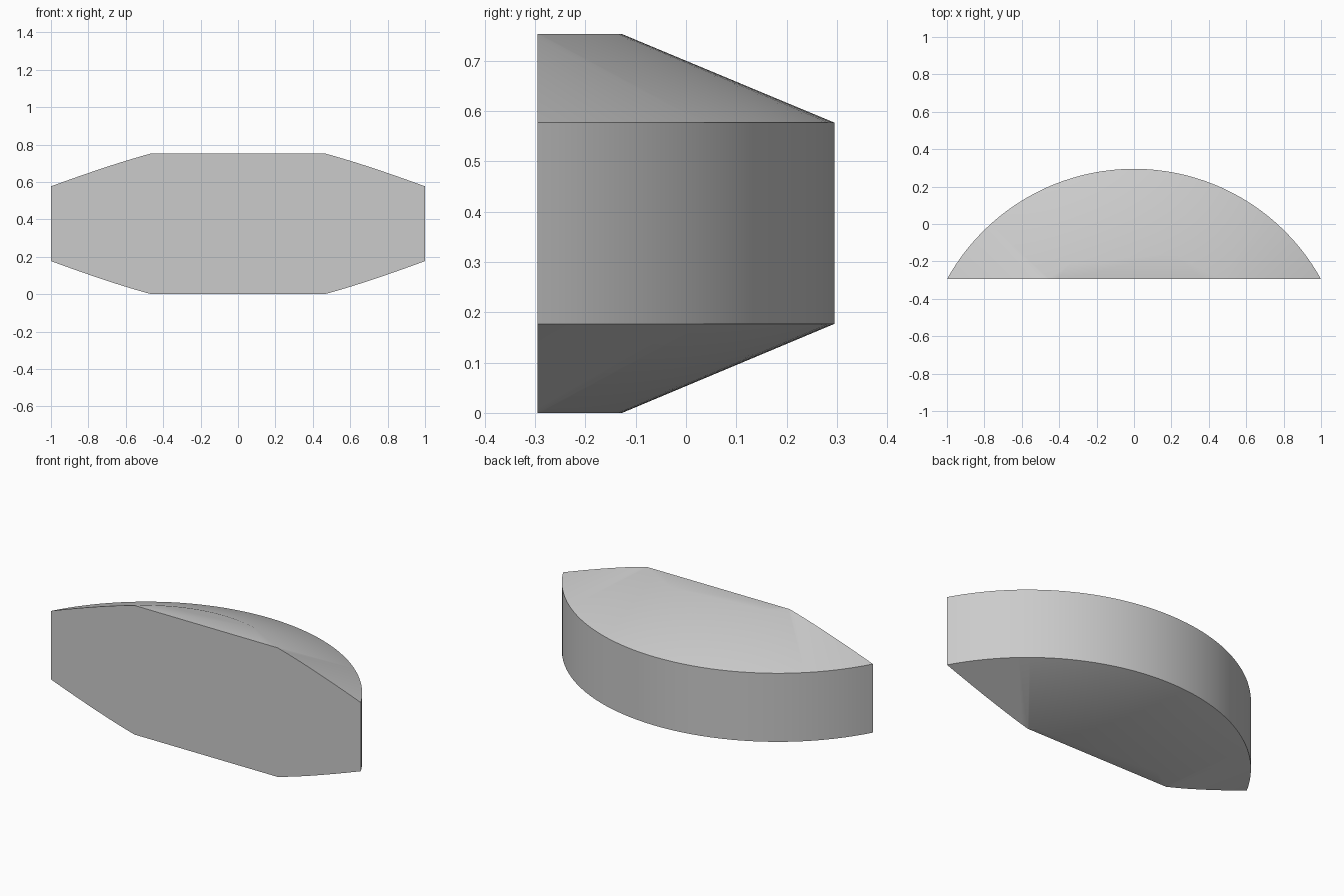
import bpy, bmesh, math
from mathutils import Vector

cube = bpy.data.objects.get("Cube")
if cube:
    bpy.data.objects.remove(cube, do_unlink=True)

# Plain grey material
grey = bpy.data.materials.new("light_grey")
grey.use_nodes = True
colour = (0.6, 0.6, 0.6, 1)
grey.diffuse_color = colour
grey.node_tree.nodes["Principled BSDF"].inputs["Base Color"].default_value = colour

HEIGHT, RIM_LOW, RIM_HIGH = 0.753, 0.177, 0.577
FRONT, BACK = -0.295, 0.295
DEPTH = BACK - FRONT
RADIUS = (1 + DEPTH ** 2) / (2 * DEPTH)   # circle whose chord is 2 wide
CENTRE = BACK - RADIUS
CAP_RADIUS = -0.127 - CENTRE

# Lathe a disc with bevelled rims
bm = bmesh.new()
profile = [(0, 0), (CAP_RADIUS, 0), (RADIUS, RIM_LOW),
           (RADIUS, RIM_HIGH), (CAP_RADIUS, HEIGHT), (0, HEIGHT)]
verts = [bm.verts.new((0, CENTRE + r, z)) for r, z in profile]
edges = [bm.edges.new(pair) for pair in zip(verts, verts[1:])]
bmesh.ops.spin(bm, geom=verts + edges, cent=(0, CENTRE, 0), axis=(0, 0, 1),
               angle=math.tau, steps=128, use_duplicate=False)
bmesh.ops.remove_doubles(bm, verts=bm.verts, dist=1e-4)

# Slice off the segment behind the flat front and close it
cut = bmesh.ops.bisect_plane(bm, geom=bm.verts[:] + bm.edges[:] + bm.faces[:],
                             plane_co=Vector((0, FRONT, 0)),
                             plane_no=Vector((0, -1, 0)), clear_outer=True)
rim = [e for e in cut["geom_cut"] if isinstance(e, bmesh.types.BMEdge)]
bmesh.ops.contextual_create(bm, geom=rim)

# Merge each flat cap into one face
for level in (0, HEIGHT):
    cap = [f for f in bm.faces if all(abs(v.co.z - level) < 1e-4 for v in f.verts)]
    bmesh.ops.dissolve_faces(bm, faces=cap)
bmesh.ops.recalc_face_normals(bm, faces=bm.faces)

mesh = bpy.data.meshes.new("disc_segment")
bm.to_mesh(mesh)
bm.free()
mesh.materials.append(grey)
segment = bpy.data.objects.new("disc_segment", mesh)
bpy.context.collection.objects.link(segment)

# Smooth curved sides, sharp rims
bpy.ops.object.select_all(action="DESELECT")
segment.select_set(True)
bpy.context.view_layer.objects.active = segment
bpy.ops.object.shade_smooth_by_angle(angle=math.radians(30))
